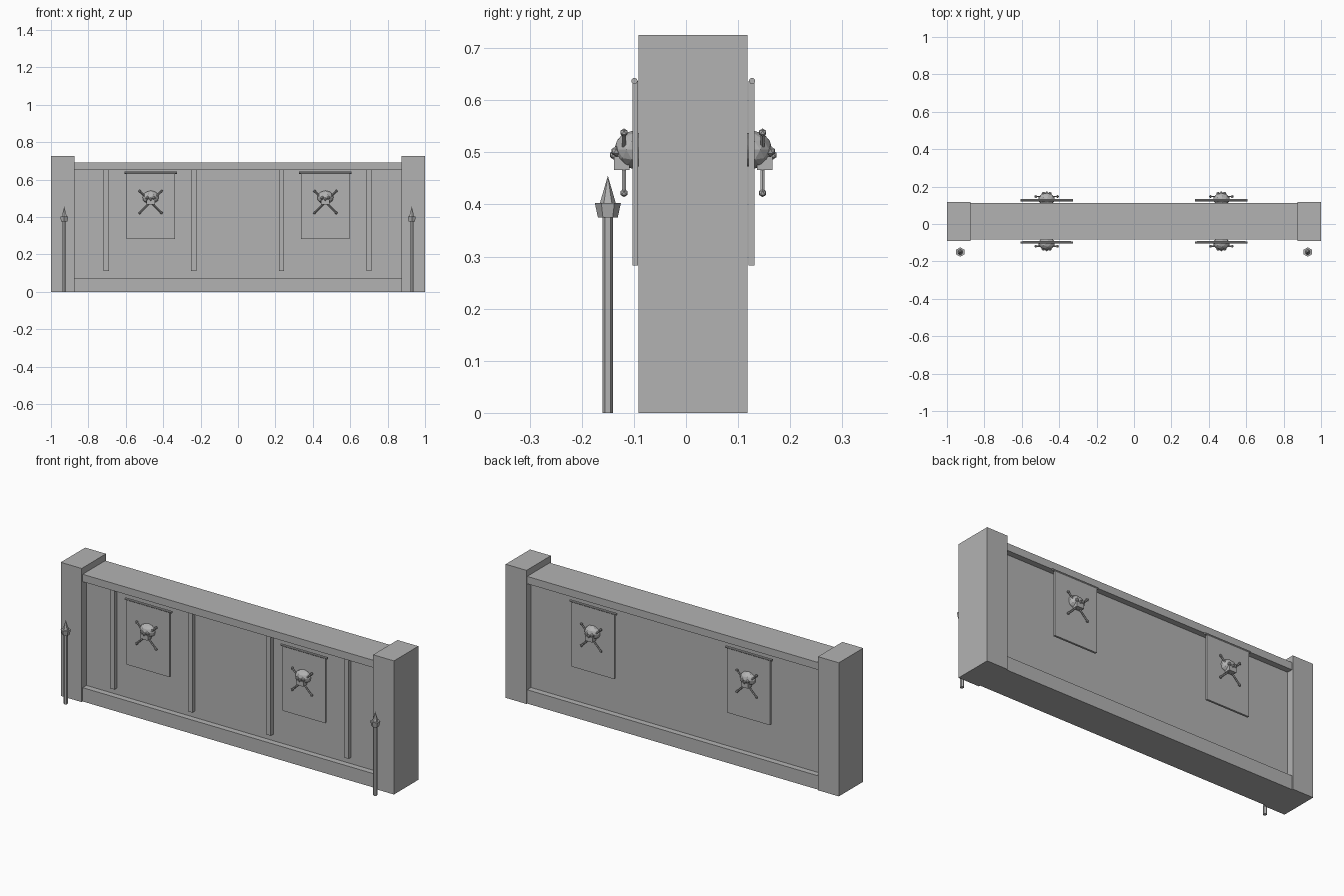
import bpy, math
from mathutils import Vector

cube = bpy.data.objects.get("Cube")
if cube:
    bpy.data.objects.remove(cube)

stone = bpy.data.materials.new("grey_stone")
stone.use_nodes = True
GREY = (0.45, 0.45, 0.45, 1)
stone.diffuse_color = GREY
stone.node_tree.nodes["Principled BSDF"].inputs["Base Color"].default_value = GREY

MID = 0.014  # depth centre of the wall


def finish(name):
    ob = bpy.context.object
    ob.name = name
    ob.data.materials.clear()
    ob.data.materials.append(stone)
    return ob


def box(name, x, y, z):
    """Box from (min, max) pairs."""
    lo, hi = zip(x, y, z)
    lo, hi = Vector(lo), Vector(hi)
    bpy.ops.mesh.primitive_cube_add(size=1, location=(lo + hi) / 2)
    ob = finish(name)
    ob.scale = hi - lo
    return ob


def rod(name, a, b, r1, r2=None, sides=6):
    """Prism or tapered cone between two points."""
    a, b = Vector(a), Vector(b)
    bpy.ops.mesh.primitive_cone_add(vertices=sides, radius1=r1, radius2=r1 if r2 is None else r2,
                                    depth=(b - a).length, location=(a + b) / 2)
    ob = finish(name)
    ob.rotation_euler = (b - a).to_track_quat('Z', 'Y').to_euler()
    return ob


def ball(name, loc, scale, detail=1):
    bpy.ops.mesh.primitive_ico_sphere_add(subdivisions=detail, radius=1, location=loc)
    ob = finish(name)
    ob.scale = scale
    return ob


# Wall: recessed panel between a base course and a cap
box("wall_panel", (-0.88, 0.88), (-0.05, 0.08), (0.05, 0.67))
box("base_course", (-0.88, 0.88), (-0.082, 0.112), (0, 0.075))
box("wall_cap", (-0.88, 0.88), (-0.082, 0.112), (0.65, 0.69))

# Upright ribs on the front
for x in (-0.705, -0.237, 0.233, 0.7):
    box("front_rib", (x - 0.014, x + 0.014), (-0.072, -0.04), (0.11, 0.655))


def emblem(cx, depth):
    """Skull and crossed bones; depth maps a distance off the wall to y."""
    ball("skull", (cx, depth(0.118), 0.505), (0.045, 0.034, 0.036), 2)
    box("jaw", (cx - 0.022, cx + 0.022), sorted((depth(0.122), depth(0.152))), (0.466, 0.492))
    ball("nose", (cx, depth(0.153), 0.495), (0.007, 0.008, 0.009))
    for s in (-1, 1):
        ball("eye", (cx + s * 0.017, depth(0.148), 0.502), (0.011, 0.01, 0.01))
        ends = [Vector((cx + e * s * 0.058, depth(0.133), 0.48 + e * 0.058)) for e in (-1, 1)]
        rod("bone", ends[0], ends[1], 0.0045)
        for end in ends:
            ball("bone_knob", end, (0.008, 0.008, 0.008))


# Hanging banners on both faces, then spears and pillars at both ends
for side in (-1, 1):
    for face in (-1, 1):
        depth = lambda d: MID + face * d
        cx = side * 0.467
        box("banner", (cx - 0.129, cx + 0.129), sorted((depth(0.106), depth(0.117))), (0.283, 0.637))
        rod("banner_rod", (cx - 0.14, depth(0.113), 0.637), (cx + 0.14, depth(0.113), 0.637), 0.006, sides=10)
        emblem(cx, depth)
    box("pillar", sorted((side * 0.875, side)), (-0.091, 0.118), (0, 0.725))
    sx, sy = side * 0.929, -0.15
    rod("spear_shaft", (sx, sy, 0), (sx, sy, 0.38), 0.01)
    rod("spear_collar", (sx, sy, 0.375), (sx, sy, 0.403), 0.019, 0.025)
    rod("spear_tip", (sx, sy, 0.4), (sx, sy, 0.455), 0.016, 0)
